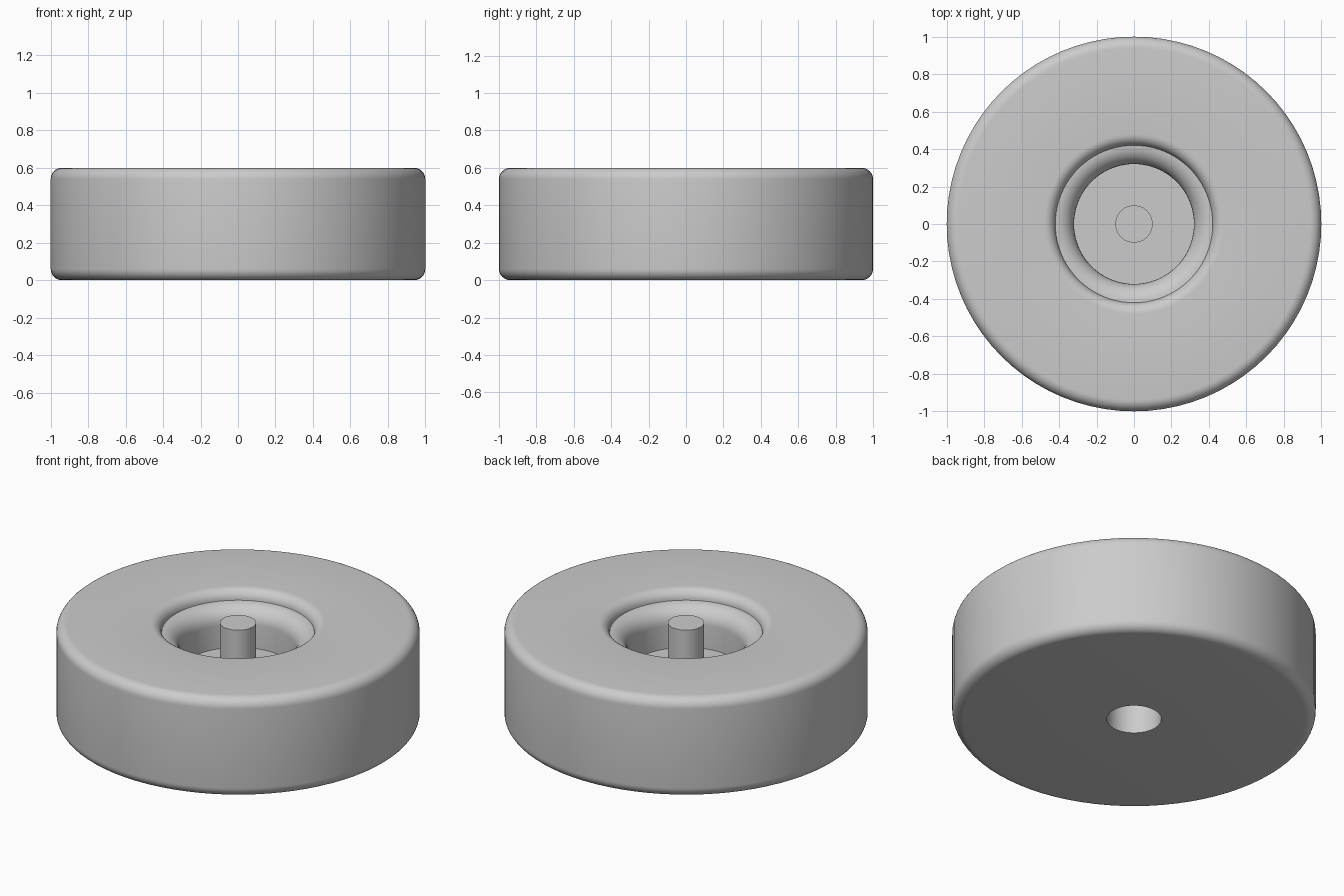
import bpy
import bmesh
from math import pi, cos, sin, radians
from mathutils import Matrix, Vector

cube = bpy.data.objects.get("Cube")
if cube:
    bpy.data.objects.remove(cube, do_unlink=True)

grey = bpy.data.materials.new("light grey")
grey.use_nodes = True
colour = (0.6, 0.6, 0.6, 1)
grey.diffuse_color = colour
grey.node_tree.nodes["Principled BSDF"].inputs["Base Color"].default_value = colour


def arc(r, z, size, start, end, steps=8):
    """Points of a rounded corner centred on (r, z), angles in degrees."""
    angles = [radians(start + (end - start) * i / steps) for i in range(steps + 1)]
    return [(r + size * cos(a), z + size * sin(a)) for a in angles]


def lathe(name, profile, sides):
    """Turn a profile, running from axis to axis, into a closed solid."""
    bm = bmesh.new()
    verts = [bm.verts.new((r, 0, z)) for r, z in profile]
    edges = [bm.edges.new(pair) for pair in zip(verts, verts[1:])]
    bmesh.ops.spin(bm, geom=verts + edges, cent=(0, 0, 0), axis=(0, 0, 1),
                   angle=2 * pi, steps=sides)
    bmesh.ops.remove_doubles(bm, verts=bm.verts, dist=0.0001)
    bmesh.ops.recalc_face_normals(bm, faces=bm.faces)
    mesh = bpy.data.meshes.new(name)
    bm.to_mesh(mesh)
    bm.free()
    mesh.materials.append(grey)
    obj = bpy.data.objects.new(name, mesh)
    bpy.context.collection.objects.link(obj)
    bpy.ops.object.select_all(action='DESELECT')
    obj.select_set(True)
    bpy.context.view_layer.objects.active = obj
    bpy.ops.object.shade_smooth_by_angle(angle=radians(30))
    return obj


height = 0.6
fillet = 0.06
floor = 0.3
socket_top = 0.2

# Wheel body: blind socket below, rounded rims, stepped recess above
body = [(0, socket_top), (0.15, socket_top), (0.15, 0)]
body += arc(1 - fillet, fillet, fillet, -90, 0)
body += arc(1 - fillet, height - fillet, fillet, 0, 90)
body += arc(0.42 + fillet, height - fillet, fillet, 90, 180)
body += arc(0.42, 0.44, 0.1, 90, 180)
body += [(0.32, floor), (0, floor)]
lathe("wheel_body", body, 80)

# Centre pin, flush with the top of the body
lathe("centre_pin", [(0, floor), (0.1, floor), (0.1, height), (0, height)], 24)
